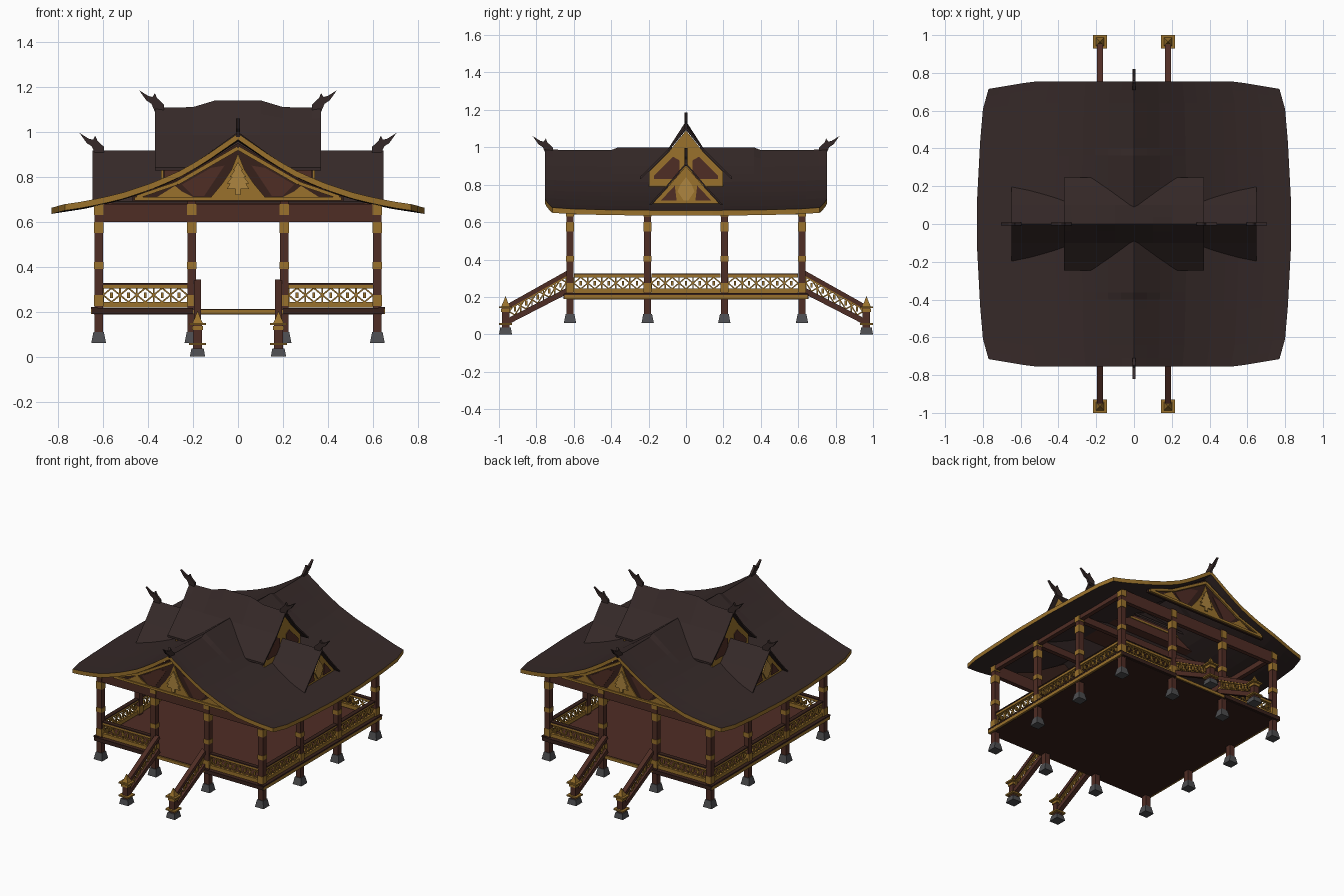
import bpy, bmesh, math
from mathutils import Vector, Matrix

if "Cube" in bpy.data.objects:
    bpy.data.objects.remove(bpy.data.objects["Cube"])

COL = {"roof_dark": (0.036, 0.022, 0.021), "gold": (0.32, 0.165, 0.025), "pale_gold": (0.42, 0.235, 0.05),
       "wood": (0.078, 0.026, 0.018), "dark_wood": (0.038, 0.015, 0.011), "stone": (0.075, 0.075, 0.08)}
MAT = {}
for n, c in COL.items():
    MAT[n] = bpy.data.materials.new(n)
    MAT[n].diffuse_color = (*c, 1)
parts = {}


def part(name, mat):
    if name not in parts:
        parts[name] = (bmesh.new(), [mat])
    return parts[name][0]


def box(name, mat, c, s, top=1.0):
    """Box by centre and size; top < 1 tapers it."""
    r = bmesh.ops.create_cube(part(name, mat), size=1)
    for v in r["verts"]:
        k = top if v.co.z > 0 else 1
        v.co = Vector((c[0] + v.co.x * s[0] * k, c[1] + v.co.y * s[1] * k, c[2] + v.co.z * s[2]))


def bar(name, mat, a, b, w, h):
    a, b = Vector(a), Vector(b)
    d = b - a
    m = Matrix.Translation((a + b) / 2) @ d.to_track_quat('Y', 'Z').to_matrix().to_4x4() @ Matrix.Diagonal((w, d.length, h, 1))
    bmesh.ops.create_cube(part(name, mat), size=1, matrix=m)


def prism(name, mat, pts, axis, c, t):
    """Flat plate of outline (horizontal, z), centred at c along axis."""
    bm = part(name, mat)
    f = lambda p, q: (p[0], q, p[1]) if axis == 'y' else (q, p[0], p[1])
    face = bm.faces.new([bm.verts.new(f(p, c - t / 2)) for p in pts])
    r = bmesh.ops.extrude_face_region(bm, geom=[face])
    vs = [g for g in r["geom"] if isinstance(g, bmesh.types.BMVert)]
    bmesh.ops.translate(bm, verts=vs, vec=(0, t, 0) if axis == 'y' else (t, 0, 0))


def sym(pts):
    """Mirror a half outline that begins on the centre line."""
    return pts + [(-x, z) for x, z in reversed(pts) if x > 1e-6]


def lerp(table, x):
    for (x0, y0), (x1, y1) in zip(table, table[1:]):
        if x <= x1:
            return y0 + (y1 - y0) * (x - x0) / (x1 - x0)
    return table[-1][1]


def sheet(name, us, vs, pos, t, rim):
    """Thick roof skin with its own rim colour."""
    bm = part(name, "roof_dark")
    parts[name][1].append(rim)
    top = [[bm.verts.new(pos(u, v)) for v in vs] for u in us]
    bot = [[bm.verts.new(Vector(pos(u, v)) - Vector((0, 0, t))) for v in vs] for u in us]
    n, m = len(us), len(vs)
    for i in range(n - 1):
        for j in range(m - 1):
            for g in (top, bot):
                bm.faces.new((g[i][j], g[i + 1][j], g[i + 1][j + 1], g[i][j + 1]))
    edge = [(i, 0) for i in range(n)] + [(n - 1, j) for j in range(1, m)]
    edge += [(i, m - 1) for i in range(n - 2, -1, -1)] + [(0, j) for j in range(m - 2, 0, -1)]
    for (a, b), (c, d) in zip(edge, edge[1:] + edge[:1]):
        bm.faces.new((top[a][b], top[c][d], bot[c][d], bot[a][b])).material_index = 1


def lattice(name, a, b, h, n):
    """Diamond fretwork from a to b, rising h."""
    a, b, up = Vector(a), Vector(b), Vector((0, 0, h))
    for i in range(n):
        p, q = a.lerp(b, i / n), a.lerp(b, (i + 1) / n)
        m = (p + q) / 2
        for s, e in ((p + up / 2, m), (m, q + up / 2), (q + up / 2, m + up), (m + up, p + up / 2), (p, p + up)):
            bar(name, "gold", s, e, 0.007, 0.007)
        k = up * 0.2
        bar(name, "gold", m + up / 2 - k, m + up / 2 + k, 0.012, 0.012)


# main roof: concave slopes, bowed eaves, ridge along y
prof = [(0, .985), (.14, .893), (.27, .818), (.40, .763), (.53, .72), (.68, .686), (.83, .663)]
wide = [(0, .83), (.2, .83), (.6, .815), (.85, .80), (1, .77)]
deep = [(0, .755), (.69, .755), (1, .715)]
rise = [(0, .015), (.48, .015), (.53, 0), (.9, 0), (1, .008)]


def main_pos(u, v):
    a = abs(u)
    x = u * lerp(wide, abs(v))
    return (x, v * lerp(deep, a), lerp(prof, abs(x)) + lerp(rise, abs(v)) * max(0, 1 - a * 4) + .006 * v ** 4 * a)


us = [i / 12 for i in range(-12, 13)]
vs = [-1, -.94, -.85, -.6, -.53, -.48, -.2, 0, .2, .48, .53, .6, .85, .94, 1]
sheet("main_roof", us, vs, main_pos, .028, "gold")

# upper and lower cross roofs, ridges along x
up_prof = [(0, 1.11), (.1, .985), (.2, .885), (.246, .842)]
lo_prof = [(0, .918), (.1, .80), (.2, .69)]
bump = [(0, .03), (.1, .03), (.2, 0), (.34, -.003), (.37, .003)]
ws = [-.246, -.2, -.1, -.04, 0, .04, .1, .2, .246]
sheet("upper_cross_roof", ws, [-.37, -.33, -.2, -.1, 0, .1, .2, .33, .37],
      lambda w, x: (x, w, lerp(up_prof, abs(w)) + lerp(bump, abs(x)) * max(0, 1 - abs(w) / .1)), .014, "roof_dark")
sheet("lower_cross_roof", [-.2, -.1, 0, .1, .2], [-.648, -.3, 0, .3, .648],
      lambda w, x: (x, w, lerp(lo_prof, abs(w))), .012, "roof_dark")
box("upper_wall", "wood", (0, 0, .815), (.66, .385, .09))
for s in (-1, 1):
    box("upper_wall_trim", "gold", (0, s * .19, .835), (.66, .014, .012))

# ridge end horns
horn = [(-.04, -.02), (0, -.02), (.015, .015), (.038, .03), (.07, .075), (.03, .05), (.01, .045), (0, .062), (-.01, .04), (-.04, .012)]
for s in (-1, 1):
    for axis, d, z in (('x', .37, 1.11), ('x', .635, .92), ('y', .75, .985)):
        prism("ridge_horns", "roof_dark", [(s * (d + p), z + q) for p, q in horn], 'y' if axis == 'x' else 'x', 0, .016)

# main gables: panel, frame and relief
tree = [(0, .865), (.022, .83), (.014, .83), (.036, .80), (.026, .80), (.05, .77), (.035, .77), (.05, .745), (.012, .745), (.012, .72)]
for s in (-1, 1):
    prism("gable_panel", "dark_wood", sym([(0, .95), (.27, .787), (.47, .712), (.47, .69)]), 'y', s * .69, .014)
    prism("gable_crest", "gold", sym([(0, .905), (.03, .83), (.07, .77), (.12, .71)]), 'y', s * .70, .008)
    prism("gable_tree", "pale_gold", sym(tree), 'y', s * .708, .008)
    box("gable_sill", "gold", (0, s * .70, .703), (.92, .02, .016))
    for m in (-1, 1):
        y = s * .703
        bar("gable_frame", "gold", (0, y, .928), (m * .27, y, .772), .012, .018)
        bar("gable_frame", "gold", (m * .27, y, .772), (m * .45, y, .71), .012, .016)
        prism("gable_swirls", "gold", [(m * .2, .71), (m * .36, .71), (m * .28, .76), (m * .25, .735)], 'y', s * .70, .006)
        prism("gable_wood_inlay", "wood", [(m * .15, .715), (m * .2, .715), (m * .25, .765), (m * .12, .84), (m * .06, .85)], 'y', s * .698, .004)
    # cross roof gables
    prism("upper_gable", "gold", sym([(0, 1.09), (.1, .966), (.197, .87), (.197, .79)]), 'x', s * .337, .012)
    prism("lower_gable", "gold", sym([(0, .90), (.1, .784), (.183, .694)]), 'x', s * .612, .012)
    prism("lower_gable_crest", "pale_gold", sym([(0, .84), (.03, .80), (.045, .765), (.025, .735), (.012, .715)]), 'x', s * .622, .008)
    for m in (-1, 1):
        prism("upper_gable_inlay", "wood", [(m * .035, .83), (m * .17, .83), (m * .17, .85), (m * .07, .95), (m * .035, .93)], 'x', s * .345, .006)
        prism("lower_gable_inlay", "wood", [(m * .05, .715), (m * .135, .715), (m * .06, .795)], 'x', s * .62, .006)

# posts with bands and stone feet
G = (-.62, -.205, .205, .62)
for x in G:
    for y in G:
        if abs(x) < .5 and abs(y) < .5:
            continue
        box("posts", "wood", (x, y, .39), (.038, .038, .60))
        box("post_feet", "stone", (x, y, .085), (.066, .066, .05), .7)
        for z, h in ((.25, .05), (.405, .03), (.575, .05), (.655, .05)):
            box("post_bands", "gold", (x, y, z), (.043, .043, h))

# floor and its edging
box("floor", "wood", (0, 0, .207), (1.28, 1.28, .012))
box("floor_underside", "dark_wood", (0, 0, .194), (1.28, 1.28, .014))
for s in (-1, 1):
    box("floor_side_trim", "gold", (s * .645, 0, .2), (.016, 1.3, .022))
    box("floor_side_cap", "dark_wood", (s * .64, 0, .216), (.03, 1.3, .01))
    box("floor_end_trim", "gold", (0, s * .642, .2), (.4, .014, .02))
    # roof beams
    box("gable_beams", "wood", (0, s * .62, .64), (1.26, .03, .08))
    box("cross_beams", "wood", (0, s * .205, .66), (1.24, .03, .045))
    box("side_beams", "wood", (s * .62, 0, .66), (.03, 1.24, .04))
    for m in (-1, 1):
        box("floor_end_boards", "dark_wood", (m * .425, s * .645, .203), (.45, .018, .026))

# balustrades
bays = []
for s in (-1, 1):
    for i in range(3):
        bays.append(((s * .62, G[i] + .02), (s * .62, G[i + 1] - .02)))
        if i != 1:
            bays.append(((G[i] + .02, s * .62), (G[i + 1] - .02, s * .62)))
for a, b in bays:
    lattice("railing_lattice", (*a, .243), (*b, .243), .062, 5)
    bar("railing_rails", "gold", (*a, .312), (*b, .312), .022, .016)
    bar("railing_rails", "gold", (*a, .231), (*b, .231), .02, .026)
    bar("railing_caps", "dark_wood", (*a, .323), (*b, .323), .03, .007)

# stair side rails and newels
for s in (-1, 1):
    for x in (-.18, .18):
        bar("stair_rails", "wood", (x, s * .625, .333), (x, s * .955, .148), .032, .024)
        bar("stair_rails", "wood", (x, s * .625, .238), (x, s * .955, .068), .032, .03)
        bar("stair_trim", "gold", (x, s * .625, .316), (x, s * .955, .132), .02, .01)
        lattice("stair_lattice", (x, s * .64, .246), (x, s * .945, .088), .065, 5)
        y = s * .965
        box("newel_feet", "stone", (x, y, .018), (.068, .07, .036), .8)
        box("newels", "wood", (x, y, .09), (.04, .04, .12))
        for z in (.056, .145):
            box("newel_plates", "gold", (x, y, z), (.076, .07, .01))
        box("newel_plates", "gold", (x, y, .128), (.05, .05, .018))
        box("newel_finials", "gold", (x, y, .16), (.045, .045, .02), .6)
        box("newel_finials", "gold", (x, y, .185), (.028, .028, .034), .1)

# turn every part into an object
for name, (bm, mats) in parts.items():
    bmesh.ops.recalc_face_normals(bm, faces=bm.faces[:])
    me = bpy.data.meshes.new(name)
    bm.to_mesh(me)
    bm.free()
    for m in mats:
        me.materials.append(MAT[m])
    bpy.context.collection.objects.link(bpy.data.objects.new(name, me))

for m in bpy.data.materials:
    if m.users and not m.is_grease_pencil:
        m.use_nodes = True
        m.node_tree.nodes["Principled BSDF"].inputs["Base Color"].default_value = m.diffuse_color
